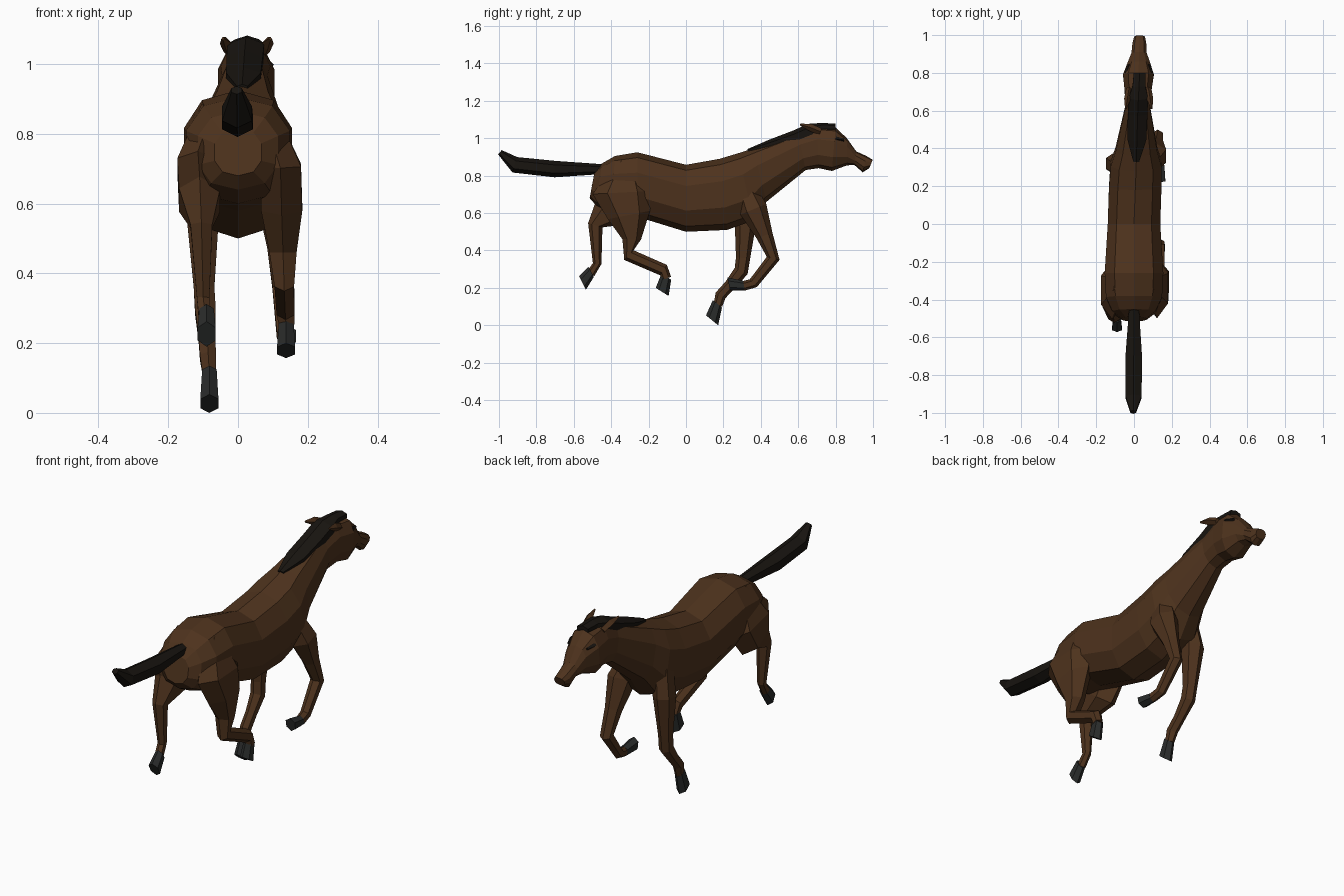
import bpy, bmesh
from math import sin, cos, pi, copysign
from mathutils import Vector


def material(name, rgb):
    m = bpy.data.materials.new(name)
    m.diffuse_color = (*rgb, 1)
    return m


COAT = material("coat", (0.075, 0.032, 0.012))
HAIR = material("hair", (0.009, 0.007, 0.005))
HOOF = material("hoof", (0.022, 0.024, 0.023))


def skin(name, sections, sides, mat, power=1.0):
    """Skin oval sections, each a (centre, half height vector, half width)."""
    def ease(v):
        return copysign(abs(v) ** power, v)
    bm = bmesh.new()
    loops = []
    for mid, half, w in sections:
        angles = [2 * pi * i / sides for i in range(sides)]
        loops.append([bm.verts.new(mid + half * ease(cos(a)) + Vector((w * ease(sin(a)), 0, 0)))
                      for a in angles])
    for a, b in zip(loops, loops[1:]):
        for i in range(sides):
            j = (i + 1) % sides
            bm.faces.new((a[i], a[j], b[j], b[i]))
    bm.faces.new(loops[0])
    bm.faces.new(loops[-1])
    bmesh.ops.recalc_face_normals(bm, faces=bm.faces)
    me = bpy.data.meshes.new(name)
    bm.to_mesh(me)
    bm.free()
    me.materials.append(mat)
    bpy.context.collection.objects.link(bpy.data.objects.new(name, me))


def limb(name, path, x0, x1, mat, ratio=0.9, widest=0.068, sides=6, tuck=1.0):
    """Tapered tube along (y, z, radius) points, mitred at the joints; tuck pulls the start inward."""
    pts = [Vector((x0 + (x1 - x0) * i / (len(path) - 1), y, z))
           for i, (y, z, r) in enumerate(path)]
    pts[0].x *= tuck
    sections = []
    for i, p in enumerate(pts):
        t = pts[min(i + 1, len(pts) - 1)] - pts[max(i - 1, 0)]
        r = path[i][2]
        normal = Vector((0, -t.z, t.y)).normalized()
        sections.append((p, normal * r, min(r * ratio, widest)))
    skin(name, sections, sides, mat)


# Trunk, neck and head: top y, z, bottom y, z, half width
outline = [
    (-.49, .815, -.515, .68, .07),
    (-.45, .865, -.48, .64, .12),
    (-.38, .905, -.40, .60, .155),
    (-.26, .925, -.26, .58, .162),
    (.00, .858, .00, .50, .145),
    (.18, .89, .22, .51, .145),
    (.28, .92, .36, .56, .14),
    (.36, .945, .43, .66, .115),
    (.60, 1.03, .64, .83, .068),
    (.70, 1.065, .71, .84, .074),
    (.80, 1.058, .78, .825, .085),
    (.86, 1.0, .86, .855, .06),
    (.91, .93, .90, .857, .042),
    (.965, .905, .945, .818, .038),
    (.998, .885, .98, .84, .03)]
skin("body", [(Vector((.03 * max(b, 0), (a + b) / 2, (ta + tb) / 2)),
               Vector((0, (a - b) / 2, (ta - tb) / 2)), w)
              for a, ta, b, tb, w in outline], 10, COAT, 0.85)

# Legs, each in its own galloping pose
limb("right_hind_leg", [(-.32, .88, .05), (-.34, .71, .16), (-.305, .59, .115), (-.29, .46, .05),
                        (-.305, .375, .036), (-.12, .295, .033), (-.105, .25, .027)],
     .118, .14, COAT, tuck=.55)
limb("left_hind_leg", [(-.32, .88, .05), (-.35, .71, .16), (-.39, .61, .11), (-.485, .535, .04),
                       (-.475, .33, .023), (-.51, .275, .023)],
     -.12, -.095, COAT, tuck=.55)
limb("right_front_leg", [(.30, .77, .05), (.36, .62, .075), (.42, .48, .045), (.466, .358, .035),
                         (.36, .225, .028), (.305, .21, .026)],
     .105, .14, COAT, tuck=.7)
limb("left_front_leg", [(.30, .77, .05), (.32, .57, .06), (.305, .36, .038), (.295, .29, .038),
                        (.235, .215, .03), (.185, .16, .03), (.17, .105, .024)],
     -.105, -.082, COAT, tuck=.7)

# Hooves: x, then top centre, toe and heel as y, z
for name, x, *yz in (
        ("right_hind_hoof", .138, -.105, .26, -.093, .157, -.162, .20),
        ("left_hind_hoof", -.09, -.507, .285, -.535, .19, -.572, .262),
        ("right_front_hoof", .14, .31, .212, .235, .185, .222, .255),
        ("left_front_hoof", -.082, .168, .115, .172, .0, .107, .053)):
    top, toe, heel = (Vector((x, yz[i], yz[i + 1])) for i in (0, 2, 4))
    half = (toe - heel) / 2
    skin(name, [(top, half * .75, .024), ((toe + heel) / 2, half, .03)], 6, HOOF)

# Tail streaming behind, mane along the crest down to the forelock
limb("tail", [(-.445, .835, .026), (-.70, .835, .044), (-.915, .858, .043), (-.995, .925, .015)],
     0, -.004, HAIR, 1.15)
limb("mane", [(.33, .932, .01), (.45, .96, .032), (.585, 1.003, .04), (.67, 1.04, .04),
              (.73, 1.06, .022), (.80, 1.058, .02)],
     .012, .03, HAIR, 1.8, .06)

# Ears laid back, and eyes
for side, s in (("left", -1), ("right", 1)):
    limb(side + "_ear", [(.72, 1.035, .018), (.665, 1.058, .02), (.61, 1.073, .005)],
         .025 + s * .05, .025 + s * .068, COAT, 0.9, sides=4)
    limb(side + "_eye", [(.80, .998, .012), (.845, .99, .007)],
         .026 + s * .065, .026 + s * .053, HAIR, 1.0, sides=4)
